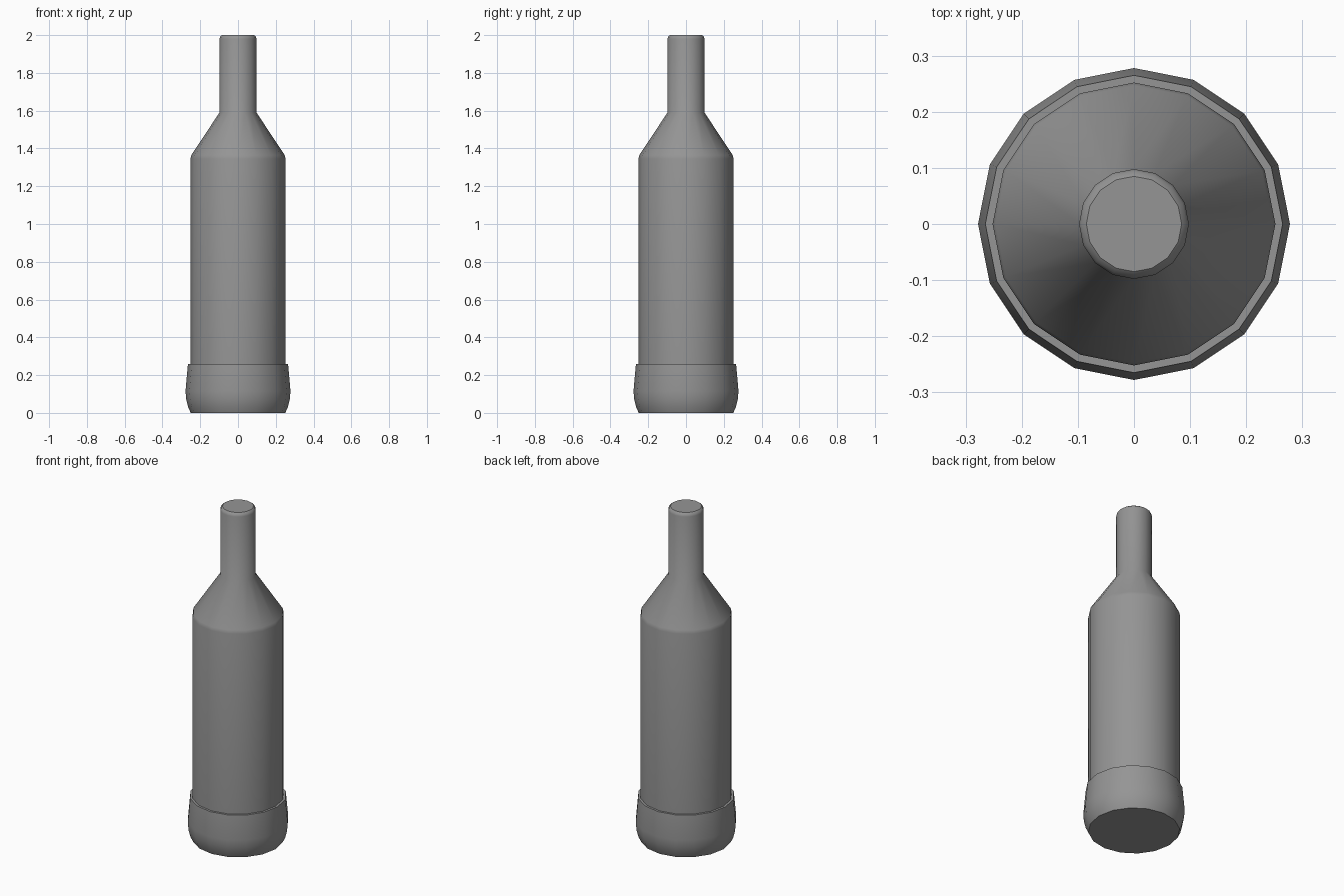
import bpy, math

SIDES = 16

cube = bpy.data.objects.get("Cube")
if cube:
    bpy.data.objects.remove(cube, do_unlink=True)


def make_material(name, color):
    mat = bpy.data.materials.new(name)
    mat.use_nodes = True
    mat.diffuse_color = color
    mat.node_tree.nodes["Principled BSDF"].inputs["Base Color"].default_value = color
    return mat


def lathe(name, profile, mat):
    """Turn a (radius, height) profile about z and cap both ends."""
    verts, faces = [], []
    for r, z in profile:
        for i in range(SIDES):
            a = math.tau * i / SIDES
            verts.append((r * math.cos(a), r * math.sin(a), z))
    for k in range(len(profile) - 1):
        for i in range(SIDES):
            j = (i + 1) % SIDES
            low, high = k * SIDES, (k + 1) * SIDES
            faces.append((low + i, low + j, high + j, high + i))
    faces.append(tuple(reversed(range(SIDES))))
    faces.append(tuple(range(len(verts) - SIDES, len(verts))))
    mesh = bpy.data.meshes.new(name)
    mesh.from_pydata(verts, [], faces)
    mesh.materials.append(mat)
    obj = bpy.data.objects.new(name, mesh)
    bpy.context.collection.objects.link(obj)
    bpy.ops.object.select_all(action="DESELECT")
    obj.select_set(True)
    bpy.context.view_layer.objects.active = obj
    bpy.ops.object.shade_smooth_by_angle(angle=math.radians(42))
    return obj


grey = make_material("mid grey", (0.3, 0.3, 0.3, 1))

# Bulging foot with a narrow ledge around the body
lathe("base_cup", [(0.25, 0), (0.264, 0.03), (0.274, 0.07), (0.278, 0.115),
                   (0.265, 0.26)], grey)

# Straight body, sloping shoulder and slim neck with a chamfered tip
lathe("bottle_body", [(0.252, 0.2), (0.252, 1.345), (0.247, 1.365), (0.098, 1.59),
                      (0.098, 1.98), (0.094, 1.992), (0.085, 2.0)], grey)
